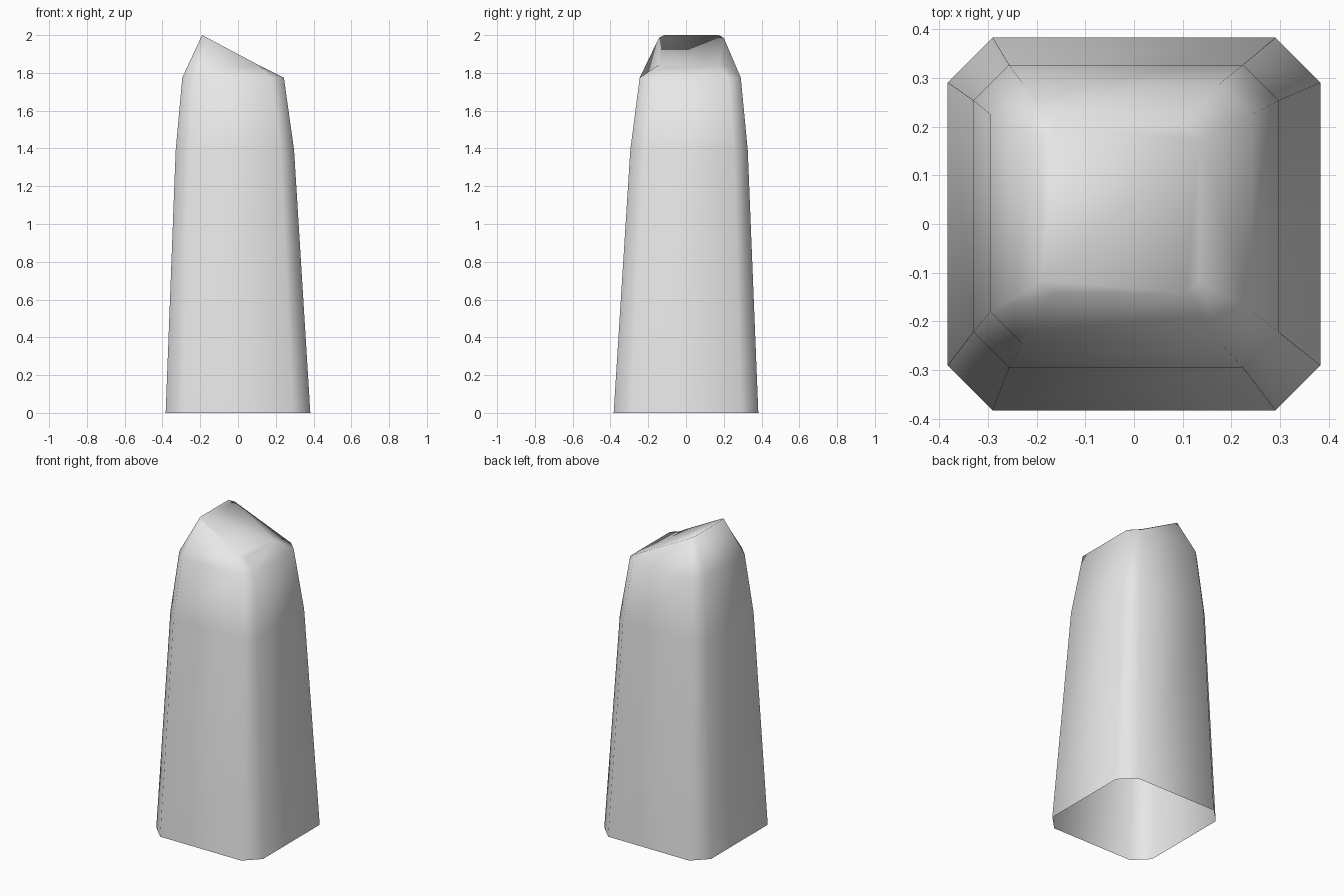
import bpy, bmesh

if "Cube" in bpy.data.objects:
    bpy.data.objects.remove(bpy.data.objects["Cube"])

stone = bpy.data.materials.new("pale_grey_stone")
stone.diffuse_color = (0.8, 0.8, 0.8, 1)
stone.use_nodes = True
stone.node_tree.nodes["Principled BSDF"].inputs["Base Color"].default_value = stone.diffuse_color


def octagon(bm, x0, x1, y0, y1, chamfer, height):
    """Ring of a rectangle with cut corners; height(x) gives z."""
    c = chamfer
    pts = [(x0 + c, y0), (x1 - c, y0), (x1, y0 + c), (x1, y1 - c),
           (x1 - c, y1), (x0 + c, y1), (x0, y1 - c), (x0, y0 + c)]
    return [bm.verts.new((x, y, height(x))) for x, y in pts]


# Tapering shaft rings: x range, y range, corner cut, height
bm = bmesh.new()
rings = [octagon(bm, x0, x1, y0, y1, c, lambda x, z=z: z) for x0, x1, y0, y1, c, z in [
    (-0.383, 0.383, -0.383, 0.383, 0.092, 0.0),
    (-0.33, 0.297, -0.295, 0.327, 0.073, 1.39),
    (-0.295, 0.243, -0.245, 0.29, 0.065, 1.775)]]

# Slanted tip, high on the left
rings.append(octagon(bm, -0.19, 0.135, -0.143, 0.2, 0.027,
                     lambda x: 2.0 - 0.53 * (x + 0.19)))

# Walls between rings, sloped cap, open underside
for low, high in zip(rings, rings[1:]):
    for i in range(8):
        j = (i + 1) % 8
        bm.faces.new((low[i], low[j], high[j], high[i]))
bm.faces.new(rings[-1])
for f in bm.faces:
    f.smooth = True

mesh = bpy.data.meshes.new("stone_pillar")
bm.to_mesh(mesh)
bm.free()
mesh.materials.append(stone)
pillar = bpy.data.objects.new("stone_pillar", mesh)
bpy.context.collection.objects.link(pillar)
